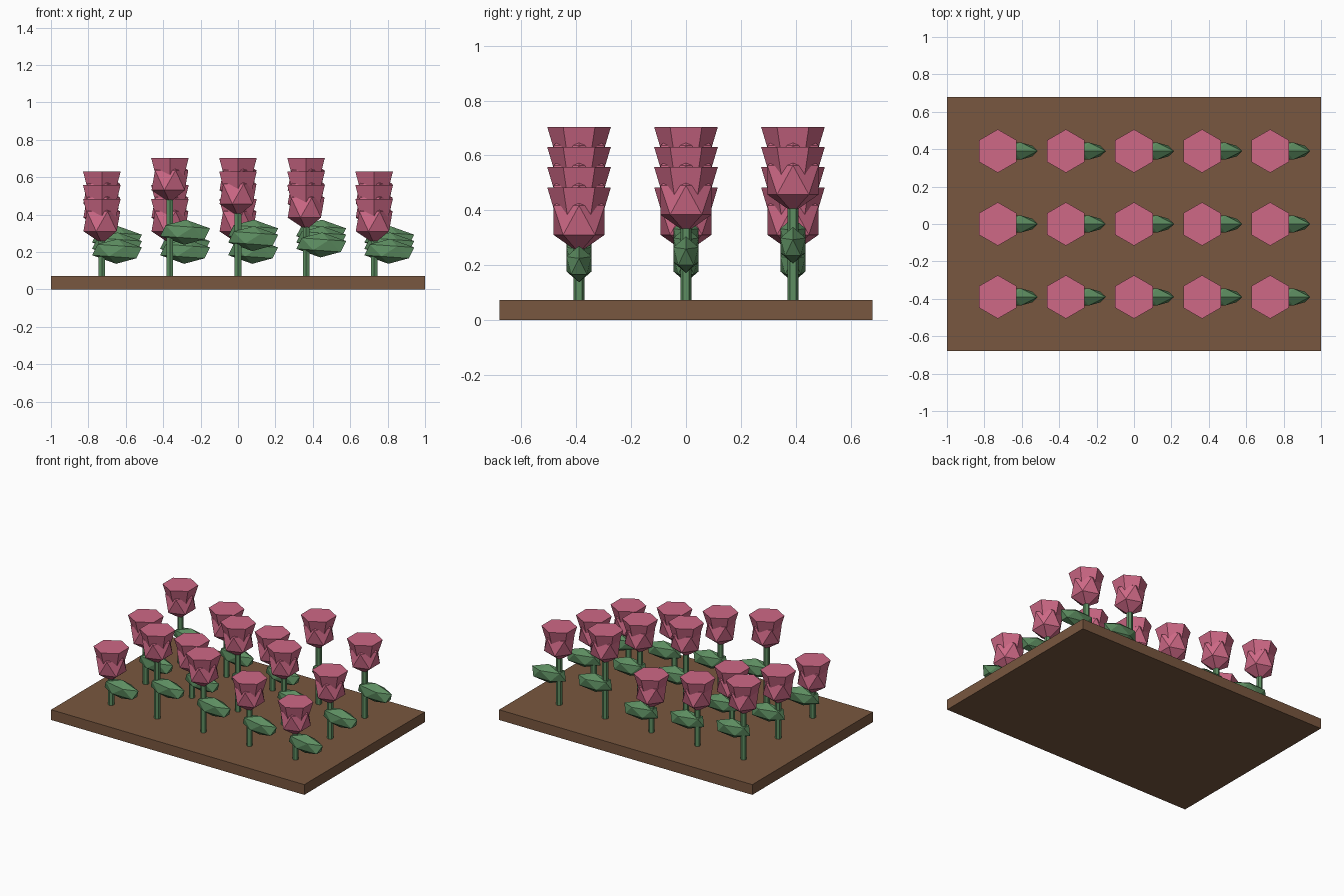
import bpy, math

if "Cube" in bpy.data.objects:
    bpy.data.objects.remove(bpy.data.objects["Cube"])


def material(name, color):
    m = bpy.data.materials.new(name)
    m.diffuse_color = (*color, 1)
    m.use_nodes = True
    m.node_tree.nodes["Principled BSDF"].inputs["Base Color"].default_value = m.diffuse_color
    return m


SOIL = material("soil_brown", (0.19, 0.095, 0.05))
PINK = material("petal_pink", (0.62, 0.14, 0.24))
GREEN = material("leaf_green", (0.11, 0.27, 0.12))


def finish(name, mat):
    ob = bpy.context.object
    ob.name = name
    ob.data.materials.append(mat)
    return ob


def frustum(name, x, y, z0, z1, r0, r1, mat):
    # Six-sided tapered prism between two heights
    bpy.ops.mesh.primitive_cone_add(vertices=6, radius1=r0, radius2=r1, depth=z1 - z0,
                                    location=(x, y, (z0 + z1) / 2))
    return finish(name, mat)


def facet_ball(name, loc, scale, mat, tilt=0):
    # Twenty-sided ball stretched to shape
    bpy.ops.mesh.primitive_ico_sphere_add(subdivisions=1, radius=1, location=loc,
                                          rotation=(0, tilt, 0))
    ob = finish(name, mat)
    ob.scale = scale
    return ob


# Soil bed
SOIL_TOP = 0.073
bpy.ops.mesh.primitive_cube_add(size=1, location=(0, 0, SOIL_TOP / 2))
finish("soil_bed", SOIL).scale = (2, 1.36, SOIL_TOP)

# Rows of flowers with four repeating stem heights
for row in range(3):
    for col in range(5):
        x = (col - 2) * 0.364
        y = (row - 1) * 0.39
        level = (row - col) % 4
        head_z = 0.364 + 0.0733 * level
        tag = f"{row}_{col}"
        frustum("stem_" + tag, x, y, SOIL_TOP - 0.01, head_z - 0.05, 0.0205, 0.0205, GREEN)
        facet_ball("leaf_" + tag, (x + 0.081, y, 0.204 + 0.034 * level),
                   (0.147, 0.054, 0.067), GREEN, math.radians(4))
        facet_ball("bud_" + tag, (x, y, head_z), (0.11, 0.11, 0.119), PINK)
        # Flared petal cup with a flat top
        frustum("petals_" + tag, x, y, head_z, head_z + 0.12, 0.08, 0.116, PINK)
